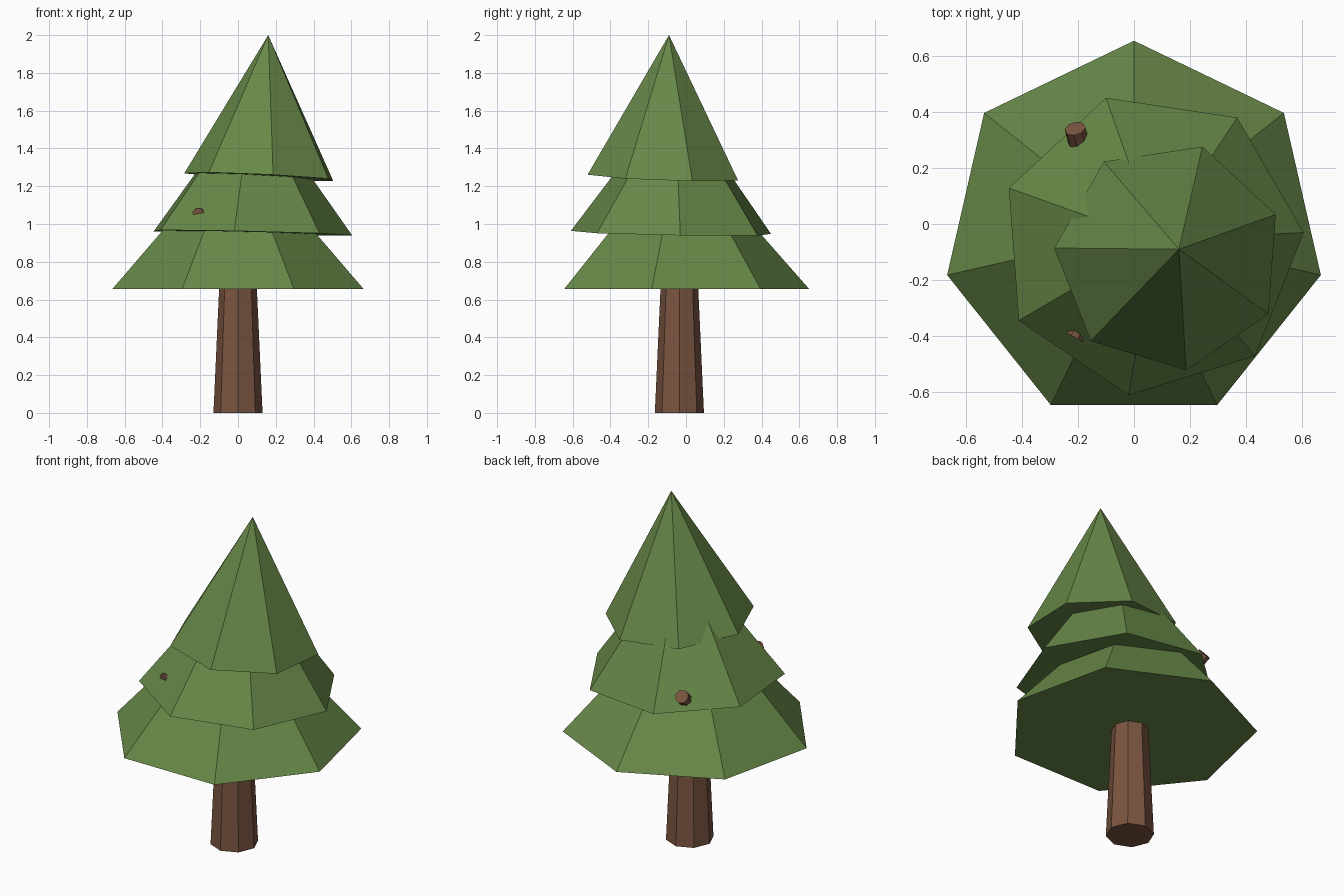
import bpy
import bmesh
from math import cos, sin, radians, tau
from mathutils import Vector

cube = bpy.data.objects.get("Cube")
if cube:
    bpy.data.objects.remove(cube, do_unlink=True)


def make_material(name, rgb):
    mat = bpy.data.materials.new(name)
    mat.use_nodes = True
    color = (*rgb, 1.0)
    mat.diffuse_color = color
    mat.node_tree.nodes["Principled BSDF"].inputs["Base Color"].default_value = color
    return mat


def tapered(name, mat, base, tip, r_base, r_tip, sides, phase=0.0):
    """Flat-sided cone or frustum from base to tip; phase is the first corner's angle."""
    base, tip = Vector(base), Vector(tip)
    turn = Vector((0, 0, 1)).rotation_difference(tip - base)
    bm = bmesh.new()

    def ring(center, radius):
        angles = [radians(phase) + tau * i / sides for i in range(sides)]
        return [bm.verts.new(center + turn @ Vector((radius * cos(a), radius * sin(a), 0)))
                for a in angles]

    low = ring(base, r_base)
    bm.faces.new(low[::-1])
    if r_tip > 0:
        high = ring(tip, r_tip)
        bm.faces.new(high)
    else:
        high = [bm.verts.new(tip)] * sides
    for i in range(sides):
        j = (i + 1) % sides
        corners = [low[i], low[j], high[j]]
        if r_tip > 0:
            corners.append(high[i])
        bm.faces.new(corners)
    bm.normal_update()
    mesh = bpy.data.meshes.new(name)
    bm.to_mesh(mesh)
    bm.free()
    mesh.materials.append(mat)
    obj = bpy.data.objects.new(name, mesh)
    bpy.context.collection.objects.link(obj)
    return obj


green = make_material("needle green", (0.136, 0.246, 0.065))
brown = make_material("bark brown", (0.195, 0.089, 0.051))

# Trunk
tapered("trunk", brown, (0, -0.035, 0), (0, -0.035, 0.7), 0.13, 0.098, 8)

# Foliage tiers, the upper two leaning slightly
tapered("lower_foliage", green, (0, -0.03, 0.655), (0, -0.03, 1.43), 0.683, 0, 7, 90)
tapered("middle_foliage", green, (0.061, -0.071, 0.953), (0.078, -0.059, 1.69), 0.545, 0, 7, 4.3)
tapered("upper_foliage", green, (0.124, -0.116, 1.25), (0.16, -0.09, 2.0), 0.41, 0, 7, 21.5)

# Cut branch stubs poking out of the middle tier
for name, end, axis, radius in (
    ("back_branch_stub", (-0.21, 0.34, 1.04), (-0.2, 0.75, 0.6), 0.038),
    ("front_branch_stub", (-0.21, -0.405, 1.05), (-0.45, -0.88, 0), 0.035),
):
    end = Vector(end)
    tapered(name, brown, end - Vector(axis).normalized() * 0.15, end, radius, radius, 8)
